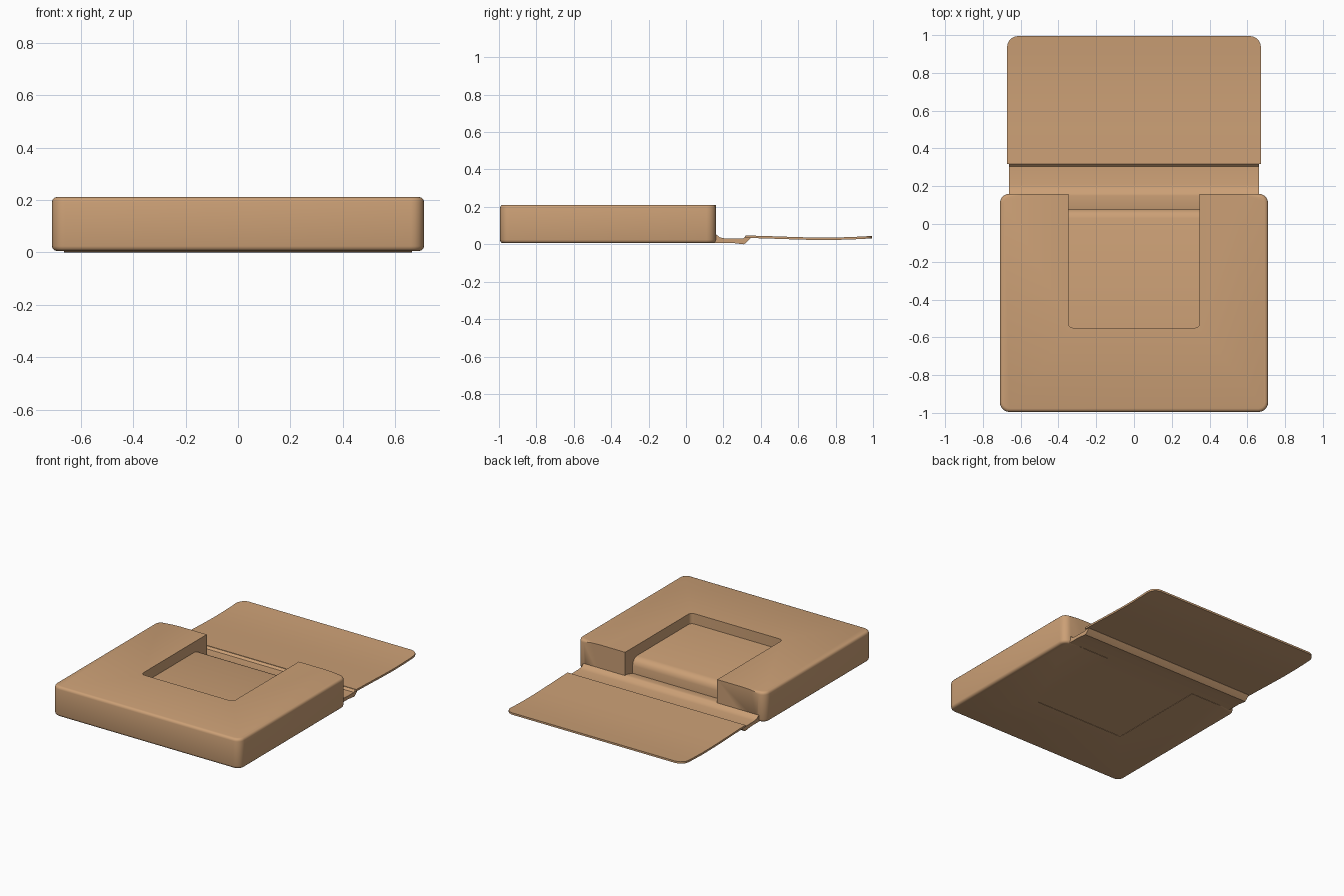
import bpy, bmesh, math

if "Cube" in bpy.data.objects:
    bpy.data.objects.remove(bpy.data.objects["Cube"])

tan = bpy.data.materials.new("warm_tan")
tan.diffuse_color = (0.60, 0.35, 0.18, 1)
tan.use_nodes = True
tan.node_tree.nodes["Principled BSDF"].inputs["Base Color"].default_value = tan.diffuse_color


def finish(name, bm):
    bmesh.ops.recalc_face_normals(bm, faces=bm.faces[:])
    me = bpy.data.meshes.new(name)
    bm.to_mesh(me)
    bm.free()
    ob = bpy.data.objects.new(name, me)
    bpy.context.collection.objects.link(ob)
    me.materials.append(tan)
    bpy.ops.object.select_all(action='DESELECT')
    ob.select_set(True)
    bpy.context.view_layer.objects.active = ob
    bpy.ops.object.shade_smooth_by_angle(angle=math.radians(40))
    return ob


def prism(points, offset):
    """Closed polygon of 3D points swept along an offset."""
    bm = bmesh.new()
    a = [bm.verts.new(p) for p in points]
    b = [bm.verts.new([c + d for c, d in zip(p, offset)]) for p in points]
    bm.faces.new(a)
    bm.faces.new(b[::-1])
    for i in range(len(a)):
        bm.faces.new((a[i - 1], a[i], b[i], b[i - 1]))
    bmesh.ops.recalc_face_normals(bm, faces=bm.faces[:])
    return bm


def sheet(name, profile, half):
    """Side profile in (y, z) swept across x."""
    return finish(name, prism([(-half, y, z) for y, z in profile], (2 * half, 0, 0)))


def vertical(e):
    a, b = e.verts
    return abs(a.co.z - b.co.z) > 0.1


def bevel(bm, edges, r, n):
    bmesh.ops.bevel(bm, geom=edges, offset=r, segments=n, profile=0.5, affect='EDGES')


# U-shaped body with rounded corners and an open notch at the back
W, N, BACK, FRONT, INNER = 0.71, 0.348, 0.16, -0.995, -0.55
outline = [(-W, FRONT), (W, FRONT), (W, BACK), (N, BACK),
           (N, INNER), (-N, INNER), (-N, BACK), (-W, BACK)]
bm = prism([(x, y, 0.006) for x, y in outline], (0, 0, 0.205))
bevel(bm, [e for e in bm.edges if vertical(e) and abs(e.verts[0].co.x) > 0.6], 0.05, 5)
bevel(bm, [e for e in bm.edges if vertical(e)
           and abs(e.verts[0].co.x) < 0.4 and e.verts[0].co.y < -0.5], 0.025, 4)
rim = [e for e in bm.edges if not vertical(e)
       and all(abs(v.co.x) > 0.5 for v in e.verts) and e.calc_face_angle(0) > 1.0]
bevel(bm, rim, 0.018, 3)
finish("body", bm)

# Sunken floor in the notch, dropping to the hinge at the back
sheet("notch_floor", [(-0.58, 0.008), (0.08, 0.008), (0.08, 0.09), (0.073, 0.115),
                      (0.055, 0.133), (0.03, 0.14), (-0.58, 0.14)], 0.36)

# Hinge strip between body and flap
sheet("hinge", [(0.05, 0.008), (0.24, 0.008), (0.31, 0.0), (0.325, 0.012), (0.345, 0.032),
                (0.345, 0.046), (0.32, 0.046), (0.305, 0.03), (0.21, 0.031),
                (0.18, 0.037), (0.165, 0.05), (0.15, 0.055), (0.05, 0.03)], 0.663)

# Thin flap with rounded far corners, sagging slightly
R, F = 0.06, 0.672
arc = [(F - R + R * math.cos(i * math.pi / 10), 0.995 - R + R * math.sin(i * math.pi / 10))
       for i in range(6)]
pts = [(-F, 0.318), (F, 0.318)] + arc + [(-x, y) for x, y in reversed(arc)]
bm = prism([(x, y, 0.034) for x, y in pts], (0, 0, 0.013))
for k in range(1, 7):
    bmesh.ops.bisect_plane(bm, geom=bm.verts[:] + bm.edges[:] + bm.faces[:],
                           plane_co=(0, 0.32 + k * 0.095, 0), plane_no=(0, 1, 0))
for v in bm.verts:
    t = min(max((v.co.y - 0.318) / 0.68, 0.0), 1.0)
    v.co.z -= 0.010 * math.sin(math.pi * t ** 1.4) + 0.002 * t
finish("flap", bm)
